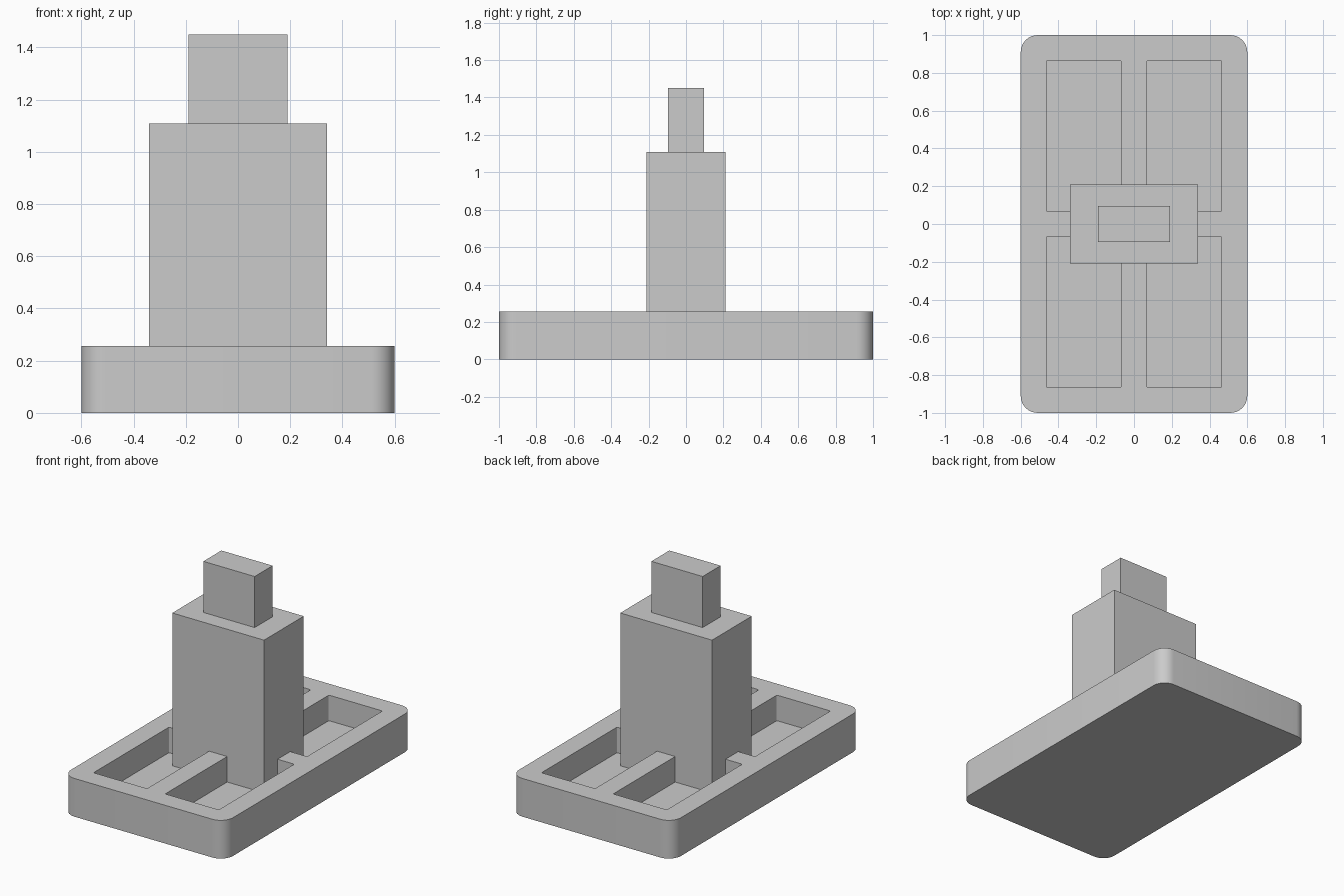
import bpy, bmesh

cube = bpy.data.objects.get("Cube")
if cube:
    bpy.data.objects.remove(cube, do_unlink=True)

FLOOR, RIM, SHOULDER, TOP = 0.085, 0.256, 1.108, 1.45

grey = bpy.data.materials.new("plain_grey")
grey.use_nodes = True
colour = (0.6, 0.6, 0.6, 1)
grey.diffuse_color = colour
grey.node_tree.nodes["Principled BSDF"].inputs["Base Color"].default_value = colour


def block(name, x, y, z, radius=0, segments=8):
    """Box spanning the x, y and z ranges, with optional rounded upright edges."""
    bm = bmesh.new()
    bmesh.ops.create_cube(bm, size=1)
    for v in bm.verts:
        for i, (low, high) in enumerate((x, y, z)):
            v.co[i] = high if v.co[i] > 0 else low
    if radius:
        upright = [e for e in bm.edges
                   if abs(e.verts[0].co.z - e.verts[1].co.z) > 0.01]
        bmesh.ops.bevel(bm, geom=upright, offset=radius, segments=segments,
                        profile=0.5, affect='EDGES')
    mesh = bpy.data.meshes.new(name)
    bm.to_mesh(mesh)
    bm.free()
    mesh.materials.append(grey)
    obj = bpy.data.objects.new(name, mesh)
    bpy.context.collection.objects.link(obj)
    return obj


# Rounded tray base
base = block("base", (-0.6, 0.6), (-1, 1), (0, RIM), 0.09)

# Four pockets sunk into the base, leaving a cross of ribs
for sx in (-1, 1):
    for sy in (-1, 1):
        pocket = block("pocket_cutter", sorted((sx * 0.067, sx * 0.464)),
                       sorted((sy * 0.067, sy * 0.866)), (FLOOR, RIM + 0.1), 0.008, 3)
        pocket.hide_render = True
        pocket.hide_viewport = True
        cut = base.modifiers.new("pocket", 'BOOLEAN')
        cut.operation = 'DIFFERENCE'
        cut.solver = 'EXACT'
        cut.object = pocket

bpy.context.view_layer.objects.active = base
base.select_set(True)
bpy.ops.object.shade_smooth_by_angle()

# Column standing on the pocket floor, with a smaller block on top
block("column", (-0.34, 0.34), (-0.21, 0.21), (FLOOR, SHOULDER))
block("top_block", (-0.19, 0.19), (-0.095, 0.095), (SHOULDER, TOP))
